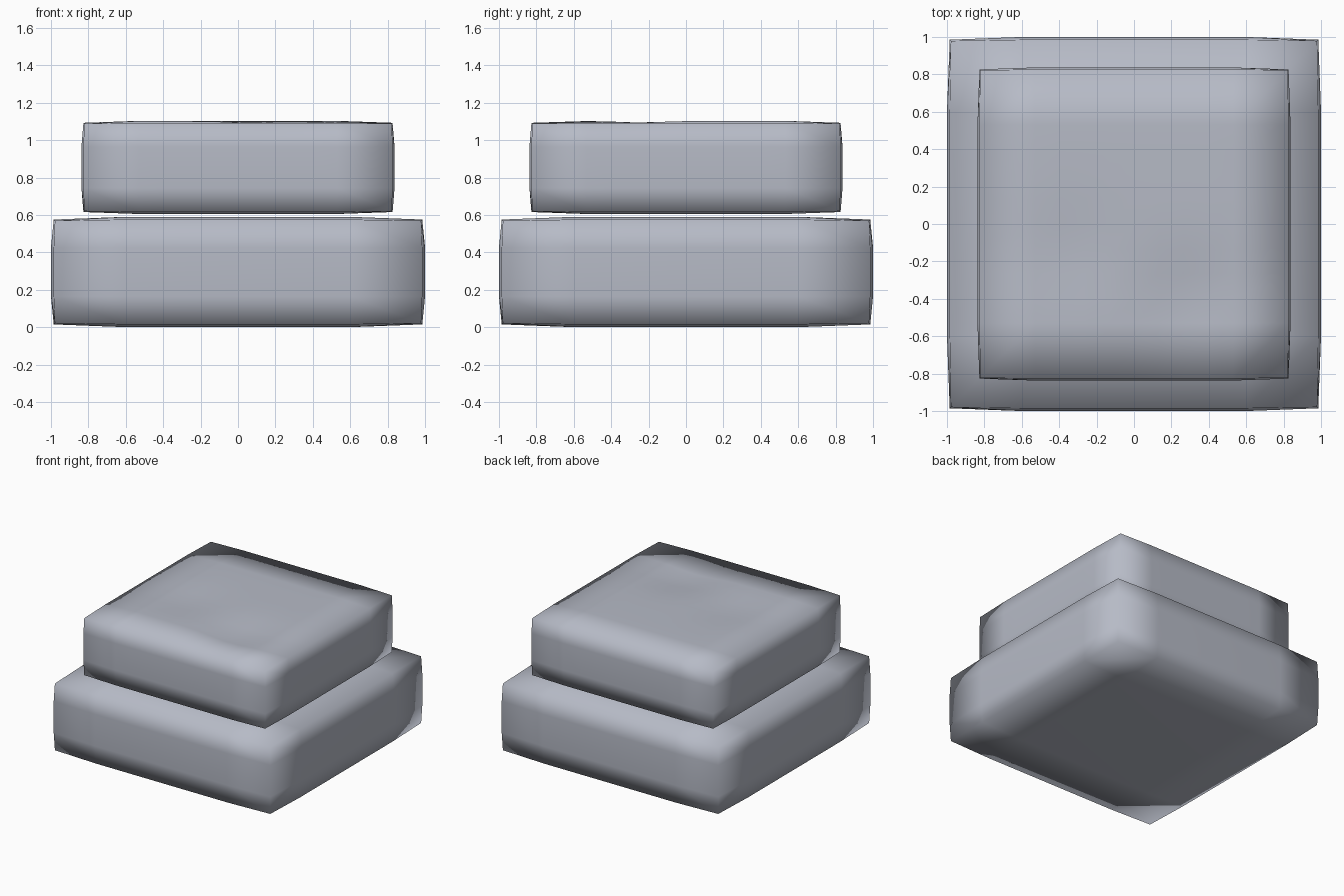
import bpy, bmesh, math
from mathutils import Vector

if "Cube" in bpy.data.objects:
    bpy.data.objects.remove(bpy.data.objects["Cube"])

# slate grey fabric
fabric = bpy.data.materials.new("slate_fabric")
fabric.diffuse_color = (0.47, 0.495, 0.567, 1)
fabric.use_nodes = True
fabric.node_tree.nodes["Principled BSDF"].inputs["Base Color"].default_value = fabric.diffuse_color


def cushion(name, half, height, base, puff, cuts_xy, cuts_z, dents=()):
    """Box with cut loops whose face centres are puffed outwards."""
    h = Vector((half - puff, half - puff, height / 2 - puff))
    bm = bmesh.new()
    bmesh.ops.create_cube(bm, size=2)
    bmesh.ops.scale(bm, vec=h, verts=bm.verts)
    for axis, cuts in enumerate((cuts_xy, cuts_xy, cuts_z)):
        n = Vector((0, 0, 0))
        n[axis] = 1
        for c in cuts:
            bmesh.ops.bisect_plane(bm, geom=bm.verts[:] + bm.edges[:] + bm.faces[:],
                                   plane_co=n * c, plane_no=n)
    for v in bm.verts:
        ends = [abs(abs(v.co[i]) - h[i]) < 1e-4 for i in range(3)]
        # faces puff fully, edges a little, corners stay
        push = {0: 0, 1: puff, 2: puff * 0.3, 3: 0}[sum(ends)]
        on_top = ends[2] and v.co.z > 0 and sum(ends) == 1
        for i in range(3):
            if ends[i]:
                v.co[i] += math.copysign(push, v.co[i])
        # soft uneven dents on the top face
        if on_top:
            for x, y, r, depth in dents:
                d2 = (v.co.x - x) ** 2 + (v.co.y - y) ** 2
                v.co.z -= depth * math.exp(-d2 / r ** 2)
    bmesh.ops.translate(bm, vec=(0, 0, base + height / 2), verts=bm.verts)
    bmesh.ops.recalc_face_normals(bm, faces=bm.faces)
    for f in bm.faces:
        f.smooth = True
    me = bpy.data.meshes.new(name)
    bm.to_mesh(me)
    bm.free()
    me.materials.append(fabric)
    ob = bpy.data.objects.new(name, me)
    bpy.context.collection.objects.link(ob)
    return ob


# wide lower cushion
cushion("lower_cushion", 1.0, 0.59, 0, 0.021, (-0.6, 0.6), (-0.13, 0.13))

# smaller upper cushion with a lightly dented top
cuts = [i * 0.53 / 4 for i in range(-4, 5)]
cushion("upper_cushion", 0.837, 0.498, 0.605, 0.015, cuts, (-0.11, 0.11),
        dents=((0.3, -0.42, 0.27, 0.035), (-0.35, -0.15, 0.25, 0.018)))
